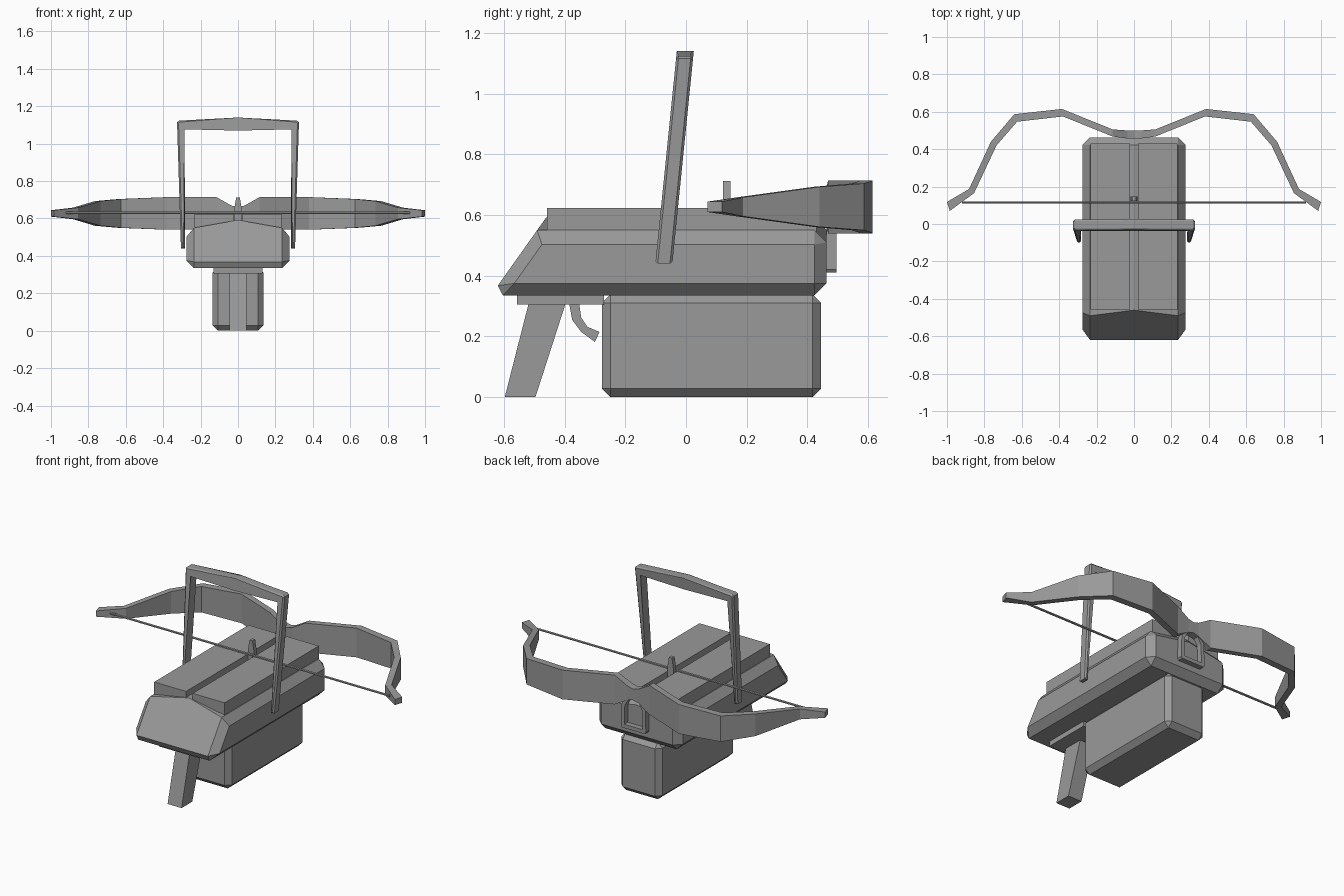
import bpy, bmesh, math
from mathutils import Vector

if "Cube" in bpy.data.objects:
    bpy.data.objects.remove(bpy.data.objects["Cube"], do_unlink=True)

# Single flat grey for every part
GREY = (0.32, 0.32, 0.32, 1.0)
mat = bpy.data.materials.new("matte_grey")
mat.use_nodes = True
mat.diffuse_color = GREY
bsdf = next(n for n in mat.node_tree.nodes if n.type == 'BSDF_PRINCIPLED')
bsdf.inputs["Base Color"].default_value = GREY
bsdf.inputs["Roughness"].default_value = 0.8


def finish(name, bm):
    """Turn a bmesh into a named, flat shaded object."""
    bmesh.ops.recalc_face_normals(bm, faces=bm.faces)
    mesh = bpy.data.meshes.new(name)
    bm.to_mesh(mesh)
    bm.free()
    mesh.materials.append(mat)
    obj = bpy.data.objects.new(name, mesh)
    bpy.context.scene.collection.objects.link(obj)
    return obj


def bevel(bm, edges, width):
    bmesh.ops.bevel(bm, geom=list(edges), offset=width, segments=1,
                    profile=0.5, affect='EDGES', clamp_overlap=True)


def prism(points, low, high, axis):
    """Extrude a closed 2D profile along x (y, z points) or y (x, z points)."""
    bm = bmesh.new()

    def place(p, d):
        return (d, p[0], p[1]) if axis == 'x' else (p[0], d, p[1])
    a = [bm.verts.new(place(p, low)) for p in points]
    b = [bm.verts.new(place(p, high)) for p in points]
    bm.faces.new(a)
    bm.faces.new(b[::-1])
    for i in range(len(points)):
        j = (i + 1) % len(points)
        bm.faces.new((a[i], a[j], b[j], b[i]))
    return bm


def box(name, x0, x1, y0, y1, z0, z1, width=0):
    bm = prism([(x0, z0), (x1, z0), (x1, z1), (x0, z1)], y0, y1, 'y')
    if width:
        bevel(bm, bm.edges, width)
    return finish(name, bm)


# Stock: gabled section with a raked front end and chamfered edges
bm = prism([(-0.275, 0.335), (0.275, 0.335), (0.275, 0.543),
            (0, 0.592), (-0.275, 0.543)], 0.0, 0.463, 'y')
for v in bm.verts:
    if v.co.y < 0.1:
        v.co.y = -0.643 + (v.co.z - 0.335) * 0.71


def chamfered(e):
    p, q = e.verts[0].co, e.verts[1].co
    on_ridge = max(p.z, q.z) > 0.58
    return not on_ridge or min(p.y, q.y) > 0.4


keep = [e for e in bm.edges if chamfered(e)]
bevel(bm, keep, 0.04)
finish("stock", bm)

# Twin top rails with the bolt groove between them
for side, label in ((1, "left"), (-1, "right")):
    xs = sorted((side * 0.022, side * 0.232))
    box(label + "_rail", xs[0], xs[1], -0.458, 0.43, 0.53, 0.624)

# Magazine below the stock
box("magazine", -0.135, 0.135, -0.277, 0.445, 0.0, 0.34, 0.029)

# Grip, its mounting plate and the trigger
box("grip_plate", -0.13, 0.13, -0.557, -0.27, 0.305, 0.345)
finish("grip", prism([(-0.597, 0), (-0.496, 0), (-0.396, 0.31), (-0.518, 0.31)],
                     -0.046, 0.046, 'x'))
finish("trigger", prism([(-0.385, 0.31), (-0.352, 0.31), (-0.345, 0.262),
                         (-0.325, 0.232), (-0.285, 0.215), (-0.30, 0.182),
                         (-0.345, 0.215), (-0.375, 0.255)], -0.02, 0.02, 'x'))

# Tilted carrying handle: U-shaped outline, chamfered and sheared backwards
half = [(0, 1.14), (0.315, 1.123), (0.326, 1.115), (0.305, 0.44),
        (0.283, 0.44), (0.294, 1.085), (0, 1.07)]
outline = half + [(-x, z) for x, z in reversed(half[1:-1])]
bm = prism(outline, -0.028, 0.028, 'y')
rim = [e for e in bm.edges if abs(e.verts[0].co.y - e.verts[1].co.y) < 1e-5]
bevel(bm, rim, 0.008)
for v in bm.verts:
    v.co.y += -0.073 + (v.co.z - 0.44) * 0.101
finish("carry_handle", bm)

# Bow: one side of stations (outer x, outer y, inner x, inner y, half height)
stations = [
    (0.0, 0.500, 0.0, 0.457, 0.033),
    (0.035, 0.500, 0.035, 0.457, 0.042),
    (0.115, 0.506, 0.115, 0.468, 0.087),
    (0.385, 0.615, 0.380, 0.575, 0.087),
    (0.640, 0.587, 0.625, 0.547, 0.077),
    (0.765, 0.440, 0.735, 0.420, 0.066),
    (0.882, 0.187, 0.855, 0.165, 0.031),
    (1.000, 0.118, 0.985, 0.070, 0.017),
]
ring_data = [(-a, b, -c, d, h) for a, b, c, d, h in reversed(stations[1:])] + stations
bm = bmesh.new()
rings = []
for xo, yo, xi, yi, h in ring_data:
    rings.append([bm.verts.new((x, y, 0.627 + s * h)) for x, y, s in
                  ((xo, yo, -1), (xo, yo, 1), (xi, yi, 1), (xi, yi, -1))])
for r, s in zip(rings, rings[1:]):
    for i in range(4):
        j = (i + 1) % 4
        bm.faces.new((r[i], r[j], s[j], s[i]))
bm.faces.new(rings[0])
bm.faces.new(rings[-1])
finish("bow", bm)

# Bowstring and the catch pin that holds it
bm = bmesh.new()
bmesh.ops.create_cone(bm, cap_ends=True, segments=6, radius1=0.007,
                      radius2=0.007, depth=1.84)
for v in bm.verts:
    v.co = Vector((v.co.z, v.co.x + 0.115, v.co.y + 0.631))
finish("bowstring", bm)
finish("catch_pin", prism([(-0.02, 0.58), (0.02, 0.58), (0.02, 0.65),
                           (0.010, 0.712), (-0.010, 0.712), (-0.02, 0.65)],
                          0.122, 0.147, 'y'))

# Stirrup: arched frame hanging under the bow's centre
half = [(0.0, 0.41), (0.075, 0.41), (0.082, 0.42), (0.078, 0.55),
        (0.045, 0.61), (0.0, 0.635)]
inner = [(0.0, 0.432), (0.06, 0.432), (0.06, 0.432), (0.057, 0.545),
         (0.032, 0.59), (0.0, 0.61)]


def loop(h):
    return h + [(-x, z) for x, z in reversed(h[1:-1])]


bm = bmesh.new()
layers = [[bm.verts.new((x, y, z)) for x, z in loop(h)]
          for h, y in ((half, 0.462), (half, 0.495), (inner, 0.495), (inner, 0.462))]
n = len(layers[0])
for k in range(4):
    a, b = layers[k], layers[(k + 1) % 4]
    for i in range(n):
        j = (i + 1) % n
        bm.faces.new((a[i], a[j], b[j], b[i]))
bmesh.ops.remove_doubles(bm, verts=bm.verts, dist=1e-5)
finish("stirrup", bm)
